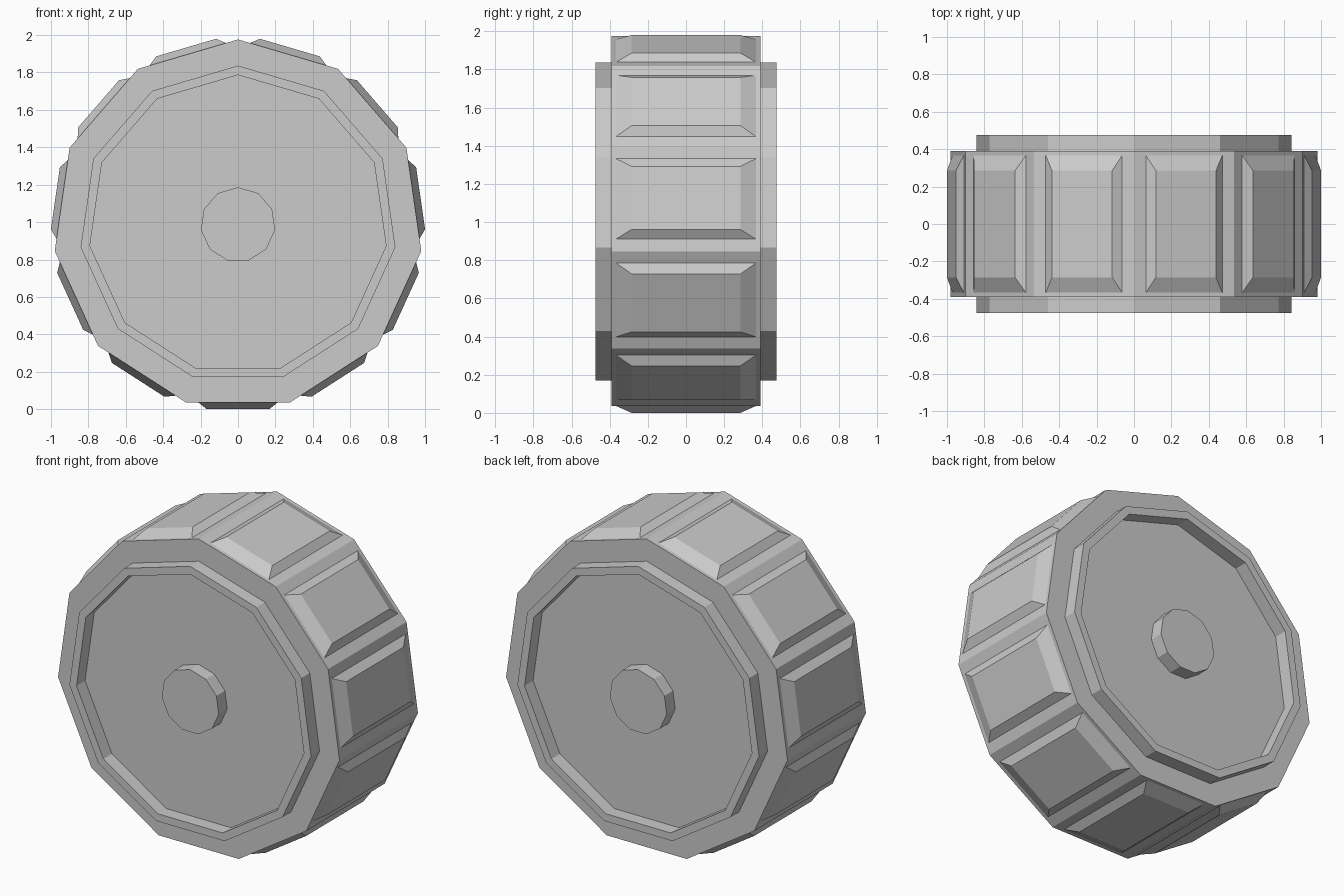
import bpy, bmesh
from math import sin, cos, pi, tau

if "Cube" in bpy.data.objects:
    bpy.data.objects.remove(bpy.data.objects["Cube"])

SIDES = 11
R = 0.99                        # tyre corner radius
APOTHEM = R * cos(pi / SIDES)   # distance to the flat faces
TREAD_R = 0.9865                # distance to the tread tops
CZ = TREAD_R                    # axle height: lowest tread rests on z = 0
FACE_Y, RIM_Y = 0.39, 0.475


def finish(name, bm):
    bmesh.ops.remove_doubles(bm, verts=bm.verts[:], dist=1e-5)
    bmesh.ops.recalc_face_normals(bm, faces=bm.faces[:])
    mesh = bpy.data.meshes.new(name)
    bm.to_mesh(mesh)
    bm.free()
    obj = bpy.data.objects.new(name, mesh)
    obj.location.z = CZ
    bpy.context.collection.objects.link(obj)
    return obj


# Wheel: faceted lathe with raised hub and rim ring on both sides
half = [(0.2, RIM_Y), (0.2, FACE_Y), (0.8, FACE_Y), (0.8, RIM_Y),
        (0.85, RIM_Y), (0.85, FACE_Y), (R, FACE_Y)]
profile = [(r, -y) for r, y in half] + half[::-1]
bm = bmesh.new()
rings = [[bm.verts.new((r * sin(tau * k / SIDES), y, r * cos(tau * k / SIDES)))
          for k in range(SIDES)] for r, y in profile]
for a, b in zip(rings, rings[1:]):
    for k in range(SIDES):
        n = (k + 1) % SIDES
        bm.faces.new((a[k], a[n], b[n], b[k]))
bm.faces.new(rings[0])
bm.faces.new(rings[-1])
finish("wheel", bm)

# Tread block: bevelled pad on the lowest flat face
bm = bmesh.new()
base, top = [[bm.verts.new((sx * w, sy * d, -h))
              for sx, sy in ((-1, -1), (1, -1), (1, 1), (-1, 1))]
             for w, d, h in ((0.213, 0.367, APOTHEM), (0.167, 0.285, TREAD_R))]
bm.faces.new(base)
bm.faces.new(top)
for i in range(4):
    j = (i + 1) % 4
    bm.faces.new((base[i], base[j], top[j], top[i]))
tread = finish("tread_block_1", bm)

# Repeat the tread block around the axle
for k in range(1, SIDES):
    copy = bpy.data.objects.new(f"tread_block_{k + 1}", tread.data)
    copy.location.z = CZ
    copy.rotation_euler.y = tau * k / SIDES
    bpy.context.collection.objects.link(copy)
